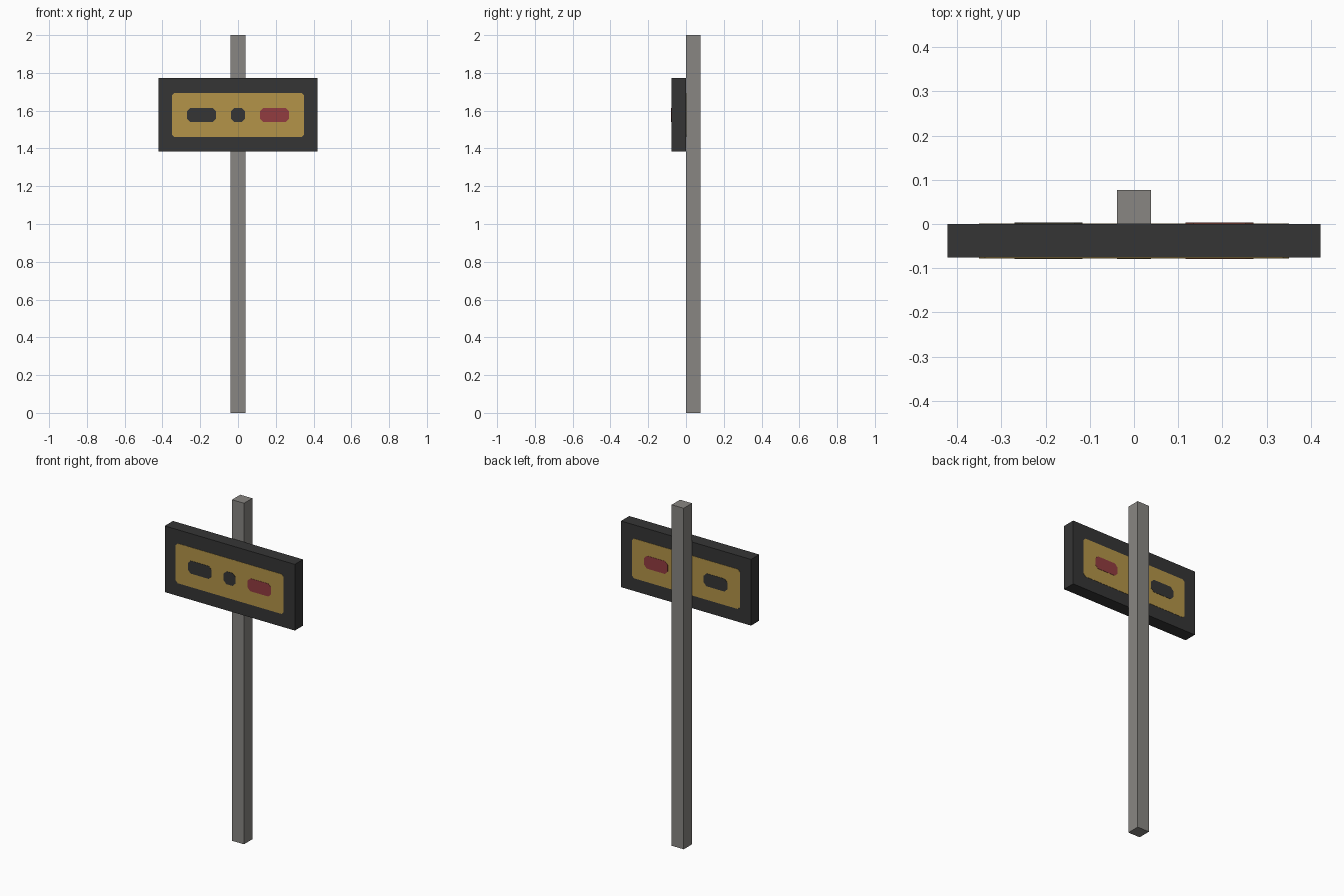
import bpy
import bmesh

if "Cube" in bpy.data.objects:
    bpy.data.objects.remove(bpy.data.objects["Cube"])


def material(name, rgb):
    mat = bpy.data.materials.new(name)
    mat.use_nodes = True
    mat.diffuse_color = (*rgb, 1)
    mat.node_tree.nodes["Principled BSDF"].inputs["Base Color"].default_value = (*rgb, 1)
    return mat


GREY = material("post grey", (0.246, 0.238, 0.223))
DARK = material("charcoal", (0.036, 0.036, 0.036))
YELLOW = material("mustard yellow", (0.456, 0.296, 0.065))
RED = material("dull red", (0.287, 0.045, 0.051))


def finish(name, bm, mat):
    bmesh.ops.recalc_face_normals(bm, faces=bm.faces)
    mesh = bpy.data.meshes.new(name)
    bm.to_mesh(mesh)
    bm.free()
    mesh.materials.append(mat)
    obj = bpy.data.objects.new(name, mesh)
    bpy.context.collection.objects.link(obj)


def box(name, x, y, z, mat):
    """Box from (min, max) pairs."""
    bm = bmesh.new()
    bmesh.ops.create_cube(bm, size=1)
    for v in bm.verts:
        v.co = [(a + b) / 2 + c * (b - a) for (a, b), c in zip((x, y, z), v.co)]
    finish(name, bm, mat)


def plate(name, x, z, cut, y, thick, mat):
    """Thin plate with clipped corners, raised from y by thick."""
    (x0, x1), (z0, z1) = x, z
    outline = [(x0 + cut, z0), (x1 - cut, z0), (x1, z0 + cut), (x1, z1 - cut),
               (x1 - cut, z1), (x0 + cut, z1), (x0, z1 - cut), (x0, z0 + cut)]
    bm = bmesh.new()
    face = bm.faces.new([bm.verts.new((px, y, pz)) for px, pz in outline])
    ext = bmesh.ops.extrude_face_region(bm, geom=[face], use_keep_orig=True)
    verts = [g for g in ext["geom"] if isinstance(g, bmesh.types.BMVert)]
    bmesh.ops.translate(bm, verts=verts, vec=(0, thick, 0))
    finish(name, bm, mat)


# Post and sign board
box("post", (-0.039, 0.039), (0, 0.077), (0, 2), GREY)
box("sign_board", (-0.422, 0.422), (-0.076, 0), (1.385, 1.773), DARK)

# Painted panel and marks on both faces of the board
MARK_Z = (1.54, 1.615)
for side, y, out in (("front", -0.076, -1), ("back", 0, 1)):
    plate(side + "_panel", (-0.35, 0.35), (1.46, 1.693), 0.013, y, out * 0.0015, YELLOW)
    plate(side + "_dark_bar", (-0.27, -0.117), MARK_Z, 0.018, y, out * 0.003, DARK)
    plate(side + "_dark_dot", (-0.038, 0.038), MARK_Z, 0.018, y, out * 0.003, DARK)
    plate(side + "_red_bar", (0.117, 0.27), MARK_Z, 0.018, y, out * 0.003, RED)
